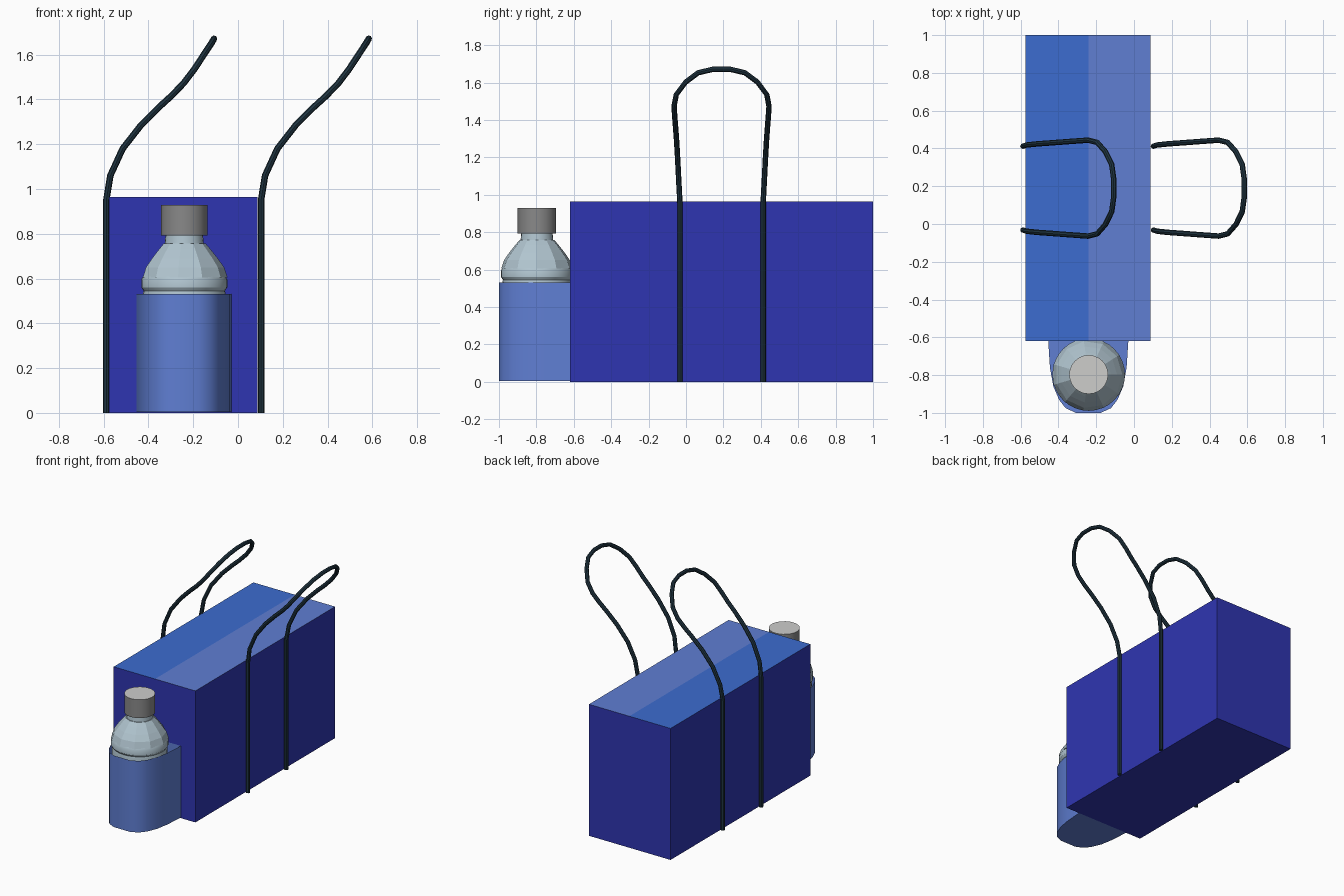
import bpy, bmesh, math

if "Cube" in bpy.data.objects:
    bpy.data.objects.remove(bpy.data.objects["Cube"])


def material(name, rgb):
    m = bpy.data.materials.new(name)
    m.diffuse_color = (*rgb, 1)
    m.use_nodes = True
    m.node_tree.nodes["Principled BSDF"].inputs["Base Color"].default_value = m.diffuse_color
    return m


NAVY = material("deep blue", (0.028, 0.036, 0.44))
MID = material("mid blue", (0.045, 0.15, 0.63))
LIGHT = material("light blue", (0.115, 0.21, 0.65))
STRAP = material("dark slate", (0.014, 0.035, 0.053))
PLASTIC = material("pale blue grey", (0.44, 0.56, 0.63))
CAP = material("grey", (0.25, 0.25, 0.25))
CAP_TOP = material("light grey", (0.61, 0.61, 0.60))


def make_object(name, bm, mats, smooth=None):
    bmesh.ops.recalc_face_normals(bm, faces=bm.faces)
    me = bpy.data.meshes.new(name)
    bm.to_mesh(me)
    bm.free()
    ob = bpy.data.objects.new(name, me)
    bpy.context.collection.objects.link(ob)
    for m in mats:
        me.materials.append(m)
    if smooth:
        bpy.ops.object.select_all(action='DESELECT')
        ob.select_set(True)
        bpy.context.view_layer.objects.active = ob
        bpy.ops.object.shade_smooth_by_angle(angle=math.radians(smooth))
    return ob


def loft(bm, rings, cap_bottom=True, cap_top=True):
    """Join rings of points with quads and close the ends."""
    vs = [[bm.verts.new(p) for p in ring] for ring in rings]
    n = len(vs[0])
    for a, b in zip(vs, vs[1:]):
        for i in range(n):
            j = (i + 1) % n
            bm.faces.new((a[i], a[j], b[j], b[i]))
    if cap_bottom:
        bm.faces.new(vs[0][::-1])
    if cap_top:
        bm.faces.new(vs[-1])


def lathe(name, profile, sides, mats, smooth=None):
    """Turn a (radius, height) profile about the bottle axis."""
    bm = bmesh.new()
    rings = [[(-0.24 + r * math.cos(2 * math.pi * k / sides),
               -0.797 + r * math.sin(2 * math.pi * k / sides), z)
              for k in range(sides)] for r, z in profile]
    loft(bm, rings)
    return make_object(name, bm, mats, smooth)


# Bag body: box with a two-tone top split lengthwise
X0, X1, XM, Y0, Y1, H = -0.575, 0.088, -0.24, -0.62, 1.0, 0.965
bm = bmesh.new()
outline = [(X0, Y0), (XM, Y0), (X1, Y0), (X1, Y1), (XM, Y1), (X0, Y1)]
loft(bm, [[(x, y, z) for x, y in outline] for z in (0, H)])
bmesh.ops.bisect_plane(bm, geom=bm.verts[:] + bm.edges[:] + bm.faces[:],
                       plane_co=(XM, 0, 0), plane_no=(1, 0, 0))
bmesh.ops.connect_verts(bm, verts=[v for v in bm.verts
                                   if v.co.z > H - 0.01 and abs(v.co.x - XM) < 1e-4])
for f in bm.faces:
    c = f.calc_center_median()
    if c.z > H - 0.01:
        f.material_index = 1 if c.x < XM else 2
make_object("bag_body", bm, [NAVY, MID, LIGHT])

# Bottle pocket: open-topped curved sleeve on the front end
half = [(0.065, -1.0), (0.12, -0.975), (0.155, -0.93), (0.185, -0.86),
        (0.203, -0.76), (0.212, -0.62)]
section = [(-0.242 - x, y) for x, y in reversed(half)] + \
          [(-0.242 + x, y) for x, y in half]
bm = bmesh.new()
loft(bm, [[(x, y, z) for x, y in section] for z in (0.005, 0.53)], cap_top=False)
make_object("bottle_pocket", bm, [LIGHT], 40)

# Bottle: round body with a rib, faceted shoulder, neck and cap
lathe("bottle_body", [(0.17, 0.02), (0.185, 0.05), (0.185, 0.53), (0.182, 0.545),
                      (0.192, 0.56), (0.192, 0.595), (0.184, 0.61)],
      32, [PLASTIC], 30)
lathe("bottle_shoulder", [(0.193, 0.605), (0.178, 0.65), (0.15, 0.69),
                          (0.118, 0.73), (0.095, 0.757)], 11, [PLASTIC])
lathe("bottle_neck", [(0.088, 0.75), (0.083, 0.80)], 24, [PLASTIC], 30)
cap = lathe("bottle_cap", [(0.103, 0.793), (0.103, 0.928)], 24, [CAP, CAP_TOP], 30)
for p in cap.data.polygons:
    if p.normal.z > 0.9:
        p.material_index = 1

# Carry straps: one tube loop per side, (x, half width, z) mirrored about the middle
side = [(0, 0.222, 0), (0, 0.222, 0.95), (0.018, 0.228, 1.06), (0.073, 0.234, 1.18),
        (0.155, 0.24, 1.285), (0.235, 0.246, 1.365), (0.29, 0.25, 1.415),
        (0.345, 0.254, 1.472), (0.393, 0.242, 1.535), (0.437, 0.192, 1.602),
        (0.47, 0.125, 1.652), (0.481, 0.045, 1.671)]
path = [(x, -w, z) for x, w, z in side] + [(x, w, z) for x, w, z in reversed(side)]


def strap(name, x_off):
    cu = bpy.data.curves.new(name, 'CURVE')
    cu.dimensions = '3D'
    cu.bevel_depth = 0.0145
    cu.bevel_resolution = 2
    cu.use_fill_caps = True
    sp = cu.splines.new('POLY')
    sp.points.add(len(path) - 1)
    for pt, (x, y, z) in zip(sp.points, path):
        pt.co = (x + x_off, y + 0.19, z, 1)
    tmp = bpy.data.objects.new(name + "_path", cu)
    bpy.context.collection.objects.link(tmp)
    bpy.context.view_layer.update()
    me = bpy.data.meshes.new_from_object(
        tmp.evaluated_get(bpy.context.evaluated_depsgraph_get()))
    bpy.data.objects.remove(tmp)
    bm = bmesh.new()
    bm.from_mesh(me)
    bmesh.ops.remove_doubles(bm, verts=bm.verts, dist=1e-5)
    make_object(name, bm, [STRAP], 30)


strap("left_strap", -0.588)
strap("right_strap", 0.103)
